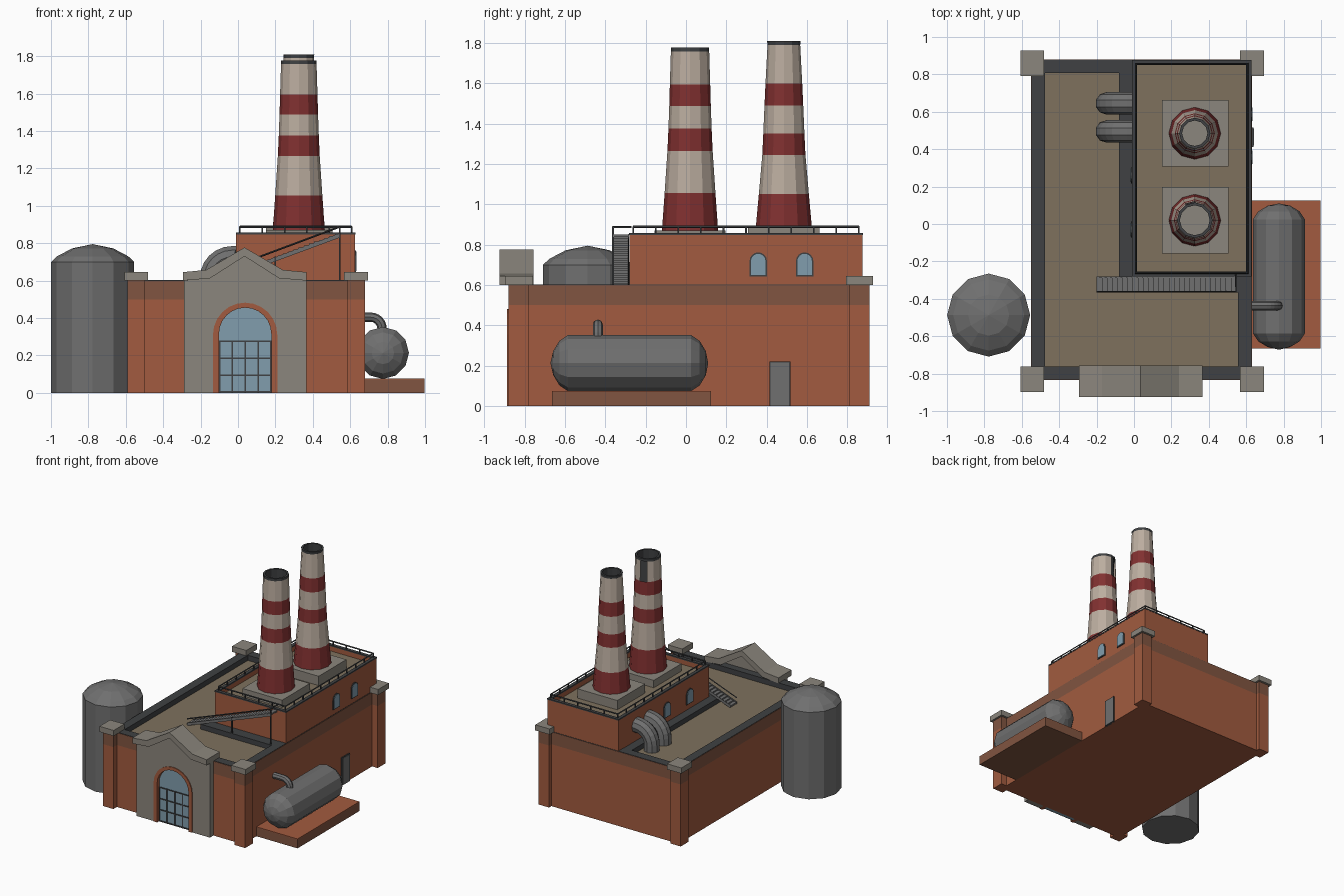
import bpy, bmesh, math
from mathutils import Matrix

if "Cube" in bpy.data.objects:
    bpy.data.objects.remove(bpy.data.objects["Cube"])

def material(name, rgb):
    m = bpy.data.materials.new(name)
    m.diffuse_color = (*rgb, 1)
    m.use_nodes = True
    m.node_tree.nodes["Principled BSDF"].inputs["Base Color"].default_value = m.diffuse_color
    return m

BRICK = material("brick", (.36, .105, .05))
BROWN = material("brown_brick", (.22, .09, .052))
ROOF = material("roof_tan", (.21, .165, .11))
SLATE = material("slate", (.05, .053, .056))
STONE = material("stone", (.26, .24, .205))
CREAM = material("cream", (.5, .42, .35))
RED = material("red", (.22, .03, .03))
GLASS = material("glass", (.22, .34, .42))
METAL = material("metal", (.16, .16, .16))

def finish(name, bm, mats):
    bmesh.ops.recalc_face_normals(bm, faces=bm.faces[:])
    me = bpy.data.meshes.new(name)
    bm.to_mesh(me)
    bm.free()
    for m in mats:
        me.materials.append(m)
    ob = bpy.data.objects.new(name, me)
    bpy.context.collection.objects.link(ob)
    return ob

def add_box(bm, x0, x1, y0, y1, z0, z1):
    mat = Matrix.Translation(((x0+x1)/2, (y0+y1)/2, (z0+z1)/2)) @ Matrix.Diagonal((x1-x0, y1-y0, z1-z0, 1))
    bmesh.ops.create_cube(bm, size=1, matrix=mat)

def boxes(name, items, mat):
    bm = bmesh.new()
    for b in items:
        add_box(bm, *b)
    return finish(name, bm, [mat])

def frame(name, x0, x1, y0, y1, t, z0, z1, mat):
    return boxes(name, [(x0, x1, y0, y0+t, z0, z1), (x0, x1, y1-t, y1, z0, z1),
                        (x0, x0+t, y0+t, y1-t, z0, z1), (x1-t, x1, y0+t, y1-t, z0, z1)], mat)

def prism(name, pts, a0, a1, axis, mat):
    # extrude a (horizontal, z) profile along x or y
    put = (lambda u, v, a: (u, a, v)) if axis == 'y' else (lambda u, v, a: (a, u, v))
    bm = bmesh.new()
    lo = [bm.verts.new(put(u, v, a0)) for u, v in pts]
    hi = [bm.verts.new(put(u, v, a1)) for u, v in pts]
    bm.faces.new(lo)
    bm.faces.new(hi[::-1])
    for i in range(len(pts)):
        j = (i+1) % len(pts)
        bm.faces.new((lo[i], lo[j], hi[j], hi[i]))
    return finish(name, bm, [mat])

def arch(c, w, z0, top, n=10):
    arc = [(c - w*math.cos(math.pi*i/n), top - w + w*math.sin(math.pi*i/n)) for i in range(n+1)]
    return [(c-w, z0)] + arc + [(c+w, z0)]

def lathe(name, prof, loc, mats, bands=None, n=12, rot=None, skip=None):
    # spin (radius, z) points; bands gives a material index per segment
    bm = bmesh.new()
    rings = [[bm.verts.new((r*math.cos(2*math.pi*k/n), r*math.sin(2*math.pi*k/n), z)) for k in range(n)]
             for r, z in prof]
    for i in range(len(prof)-1):
        for k in range(n):
            if skip == (i, k):
                continue
            q = (k+1) % n
            f = bm.faces.new((rings[i][k], rings[i][q], rings[i+1][q], rings[i+1][k]))
            f.material_index = bands[i] if bands else 0
    bmesh.ops.remove_doubles(bm, verts=bm.verts[:], dist=1e-5)
    bmesh.ops.transform(bm, matrix=Matrix.Translation(loc) @ (rot or Matrix()), verts=bm.verts[:])
    return finish(name, bm, mats)

def tube(name, paths, r, mat, res=2, cyclic=False):
    cu = bpy.data.curves.new(name, 'CURVE')
    cu.dimensions = '3D'
    cu.bevel_depth, cu.bevel_resolution, cu.use_fill_caps = r, res, True
    for p in paths:
        s = cu.splines.new('POLY')
        s.points.add(len(p)-1)
        for q, c in zip(s.points, p):
            q.co = (*c, 1)
        s.use_cyclic_u = cyclic
        s.use_smooth = False
    tmp = bpy.data.objects.new(name + "_curve", cu)
    bpy.context.collection.objects.link(tmp)
    bpy.context.view_layer.update()
    me = bpy.data.meshes.new_from_object(tmp.evaluated_get(bpy.context.evaluated_depsgraph_get()))
    bpy.data.objects.remove(tmp)
    me.materials.clear()
    me.materials.append(mat)
    ob = bpy.data.objects.new(name, me)
    bpy.context.collection.objects.link(ob)

def elbow(x0, xb, y, z, rad, end, n=6):
    # horizontal run that bends down to height end
    s = 1 if xb > x0 else -1
    arc = [(xb + s*rad*(math.sin(a)-1), y, z - rad*(1-math.cos(a)))
           for a in (math.pi/2*i/n for i in range(n+1))]
    return [(x0, y, z)] + arc + [(xb, y, end)]

# Main hall with parapet and sunken roof
boxes("main_walls", [(-.55, .63, -.835, .88, 0, .5)], BRICK)
frame("parapet_band", -.55, .63, -.835, .88, .03, .5, .599, BROWN)
frame("parapet_lining", -.547, .627, -.832, .877, .07, .5, .602, SLATE)
boxes("main_roof", [(-.5, .58, -.8, .84, .5, .56)], ROOF)
boxes("roof_curb", [(-.08, 0, -.365, .81, .5, .6), (0, .56, -.365, -.27, .5, .6)], SLATE)

# Corner pillars
PX, PY = ((-.59, -.497), (.585, .68)), ((-.88, -.78), (.81, .91))
corners = [(*x, *y) for x in PX for y in PY]
boxes("pillars", [(*c, 0, .5) for c in corners], BRICK)
boxes("pillar_bands", [(*c, .5, .6) for c in corners], BROWN)
boxes("pillar_caps", [(a-.018, b+.016, c-.018, d+.018, .6, .645) for a, b, c, d in corners], STONE)

# Upper block
boxes("upper_walls", [(-.01, .625, -.28, .875, .5, .8)], BRICK)
frame("upper_parapet", -.01, .625, -.28, .875, .025, .8, .847, BRICK)
frame("upper_coping", -.012, .627, -.282, .877, .027, .847, .857, SLATE)
boxes("upper_roof", [(.01, .605, -.26, .855, .8, .81)], ROOF)

# Chimneys on stone bases
R1 = [.139, .126, .112, .107, .103, .1, .095, .095, .08]
Z1 = [.87, 1.055, 1.265, 1.375, 1.488, 1.595, 1.757, 1.777, 1.777]
R2 = [.139, .124, .107, .102, .096, .091, .081, .083, .068]
Z2 = [.885, 1.05, 1.245, 1.35, 1.49, 1.6, 1.79, 1.81, 1.81]
BANDS = [0, 1, 0, 1, 0, 1, 2, 2, 2]
for name, rs, zs, y, hole in (("front", R1, Z1, .02, (5, 3)), ("rear", R2, Z2, .485, None)):
    boxes(name + "_chimney_base", [(.15, .504, y-.177, y+.177, .81, zs[0])], STONE)
    lathe(name + "_chimney", list(zip(rs, zs)) + [(rs[0]-.03, zs[0])], (.325, y, 0),
          [RED, CREAM, SLATE], BANDS, skip=hole)

# Roof railing
RX, RY, RZ = (.01, .607), (-.262, .857), .888
ring = [(RX[0], RY[0]), (RX[1], RY[0]), (RX[1], RY[1]), (RX[0], RY[1])]
tube("railing_bars", [[(x, y, RZ) for x, y in ring]], .006, SLATE, 0, True)
posts = [(RX[0] + (RX[1]-RX[0])*i/5, y) for i in range(6) for y in RY]
posts += [(x, RY[0] + (RY[1]-RY[0])*i/10) for i in range(1, 10) for x in RX]
boxes("railing_posts", [(x-.004, x+.004, y-.004, y+.004, .85, RZ) for x, y in posts], SLATE)

# Outside stair with stringers, handrail and supports
N, X0, X1, S0, S1 = 27, -.2, .545, .575, .85
step = (X1-X0)/N
boxes("stair_treads", [(X0+i*step, X0+(i+1)*step+.004, -.362, -.284,
                        S0+(S1-S0)*i/(N-1)-.012, S0+(S1-S0)*i/(N-1)) for i in range(N)], METAL)
for name, y in (("outer", -.365), ("inner", -.288)):
    prism(name + "_stringer", [(X0, S0-.02), (X1, S1-.02), (X1, S1+.003), (X0, S0+.003)], y, y+.006, 'y', METAL)
tube("stair_handrail", [[(X0, -.362, S0+.035), (X1, -.362, RZ), (X1, -.27, RZ)]], .005, SLATE, 0)
boxes("stair_posts", [(x-.004, x+.004, -.366, -.358, .56, z) for x, z in ((.2, .73), (X1, RZ))], SLATE)

# Elbow ducts on the upper block
tube("roof_ducts", [elbow(.02, -.147, y, .727, .115, .55) for y in (.645, .495)], .06, METAL, 3)

# Gabled entrance
prism("entrance_wall", arch(.038, .17, 0, .48, 12) +
      [(.365, 0), (.365, .6), (.22, .613), (.035, .733), (-.15, .613), (-.29, .6), (-.29, 0)],
      -.88, -.82, 'y', STONE)
prism("gable_cap", [(-.295, .645), (-.17, .657), (.035, .777), (.24, .657), (.367, .645),
                    (.367, .6), (.22, .612), (.035, .73), (-.15, .612), (-.295, .6)], -.925, -.757, 'y', STONE)
prism("entrance_surround", arch(.038, .172, 0, .482, 12) + arch(.038, .14, 0, .455, 12)[::-1],
      -.886, -.83, 'y', BRICK)
prism("entrance_glass", arch(.038, .142, 0, .456, 12), -.858, -.83, 'y', GLASS)
bars = [(x-.004, x+.004, -.864, -.855, 0, .28) for x in (-.098, -.032, .038, .108, .174)]
bars += [(-.102, .178, -.864, -.855, z-.004, z+.004) for z in (.005, .095, .185, .275)]
boxes("entrance_bars", bars, SLATE)

# Arched windows of the upper block and side door
for side, x, s, ys in (("right", .625, 1, (.358, .588)), ("left", -.01, -1, (.26, -.03))):
    for i, y in enumerate(ys):
        prism(f"{side}_window_frame_{i}", arch(y, .043, .643, .762, 8), x-.01*s, x+.006*s, 'x', SLATE)
        prism(f"{side}_window_glass_{i}", arch(y, .036, .65, .755, 8), x-.01*s, x+.009*s, 'x', GLASS)
boxes("side_door_frame", [(.62, .638, .413, .517, 0, .222)], SLATE)
boxes("side_door", [(.62, .642, .42, .51, 0, .216)], METAL)

# Upright tank at the left
lathe("upright_tank", [(0, 0), (.222, 0), (.222, .7), (.19, .73), (.11, .772), (0, .795)], (-.777, -.487, 0), [METAL])

# Lying tank with pipe on a plinth
boxes("tank_plinth", [(.62, .997, -.665, .125, 0, .07)], BROWN)
boxes("plinth_top", [(.62, .997, -.665, .125, .07, .076)], BRICK)
lathe("lying_tank", [(0, -.672), (.06, -.658), (.11, -.628), (.139, -.585), (.139, .025), (.11, .068), (.06, .098), (0, .11)],
      (.775, 0, .213), [METAL], rot=Matrix.Rotation(-math.pi/2, 4, 'X'))
tube("tank_pipe", [elbow(.62, .77, -.437, .404, .06, .33)], .025, METAL)
